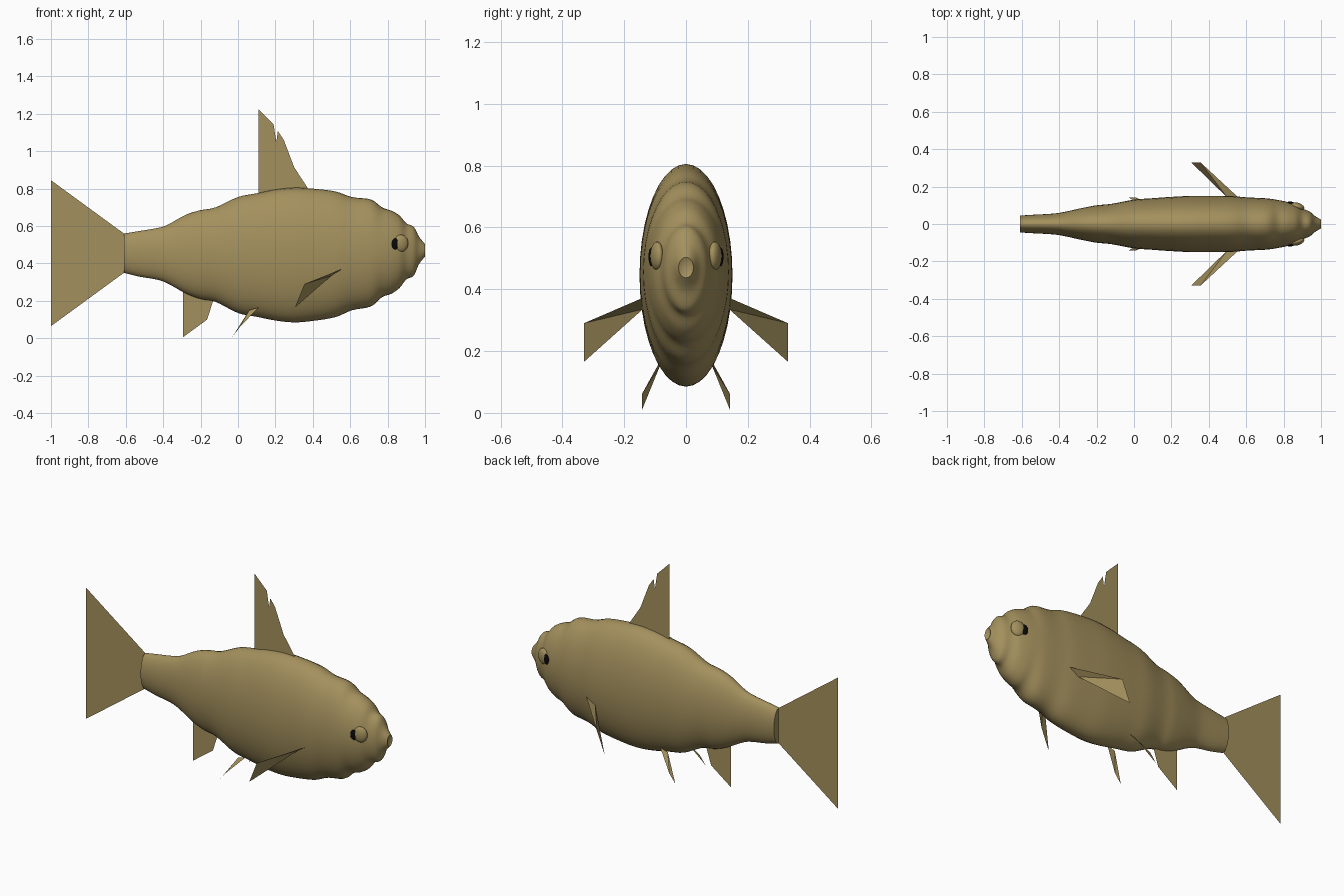
import bpy, bmesh, math
from mathutils import Vector

if "Cube" in bpy.data.objects:
    bpy.data.objects.remove(bpy.data.objects["Cube"])


def material(name, rgb):
    m = bpy.data.materials.new(name)
    m.diffuse_color = (*rgb, 1)
    m.use_nodes = True
    m.node_tree.nodes["Principled BSDF"].inputs["Base Color"].default_value = m.diffuse_color
    return m


TAN = material("olive tan", (0.37, 0.28, 0.11))
BLACK = material("black", (0.003, 0.003, 0.003))


def add_object(name, bm, mat, smooth=False):
    me = bpy.data.meshes.new(name)
    bm.to_mesh(me)
    bm.free()
    me.materials.append(mat)
    ob = bpy.data.objects.new(name, me)
    bpy.context.collection.objects.link(ob)
    if smooth:
        bpy.ops.object.select_all(action='DESELECT')
        ob.select_set(True)
        bpy.context.view_layer.objects.active = ob
        bpy.ops.object.shade_smooth_by_angle(angle=math.radians(50))
    return ob


def spline(a, b, c, d, t):
    return tuple(0.5 * (2 * q + (r - p) * t + (2 * p - 5 * q + 4 * r - s) * t * t
                        + (3 * q - p - 3 * r + s) * t ** 3)
                 for p, q, r, s in zip(a, b, c, d))


# Body: oval rings along x, each given as x, top z, bottom z, half width
KEYS = [
    (-.61, .56, .35, .045), (-.53, .573, .33, .05), (-.44, .588, .315, .055),
    (-.38, .605, .295, .063), (-.28, .66, .24, .085), (-.20, .685, .21, .10),
    (-.12, .70, .195, .108), (0, .755, .135, .13), (.1, .775, .115, .138),
    (.2, .795, .095, .145), (.3, .805, .085, .15), (.4, .80, .093, .15),
    (.52, .785, .113, .149), (.61, .755, .15, .142), (.71, .742, .17, .137),
    (.77, .70, .22, .128), (.82, .682, .238, .118), (.865, .655, .27, .104),
    (.90, .615, .315, .083), (.94, .595, .335, .066), (.967, .545, .395, .043),
    (1.0, .503, .437, .024)]
SEG, STEPS = 40, 4
rings = []
for i in range(len(KEYS) - 1):
    pts = [KEYS[min(max(i + k, 0), len(KEYS) - 1)] for k in (-1, 0, 1, 2)]
    rings += [spline(*pts, s / STEPS) for s in range(STEPS)]
rings.append(KEYS[-1])

bm = bmesh.new()
loops = []
for x, top, bot, w in rings:
    loops.append([bm.verts.new((x, w * math.cos(a), (top + bot) / 2 + (top - bot) / 2 * math.sin(a)))
                  for a in (2 * math.pi * k / SEG for k in range(SEG))])
for p, q in zip(loops, loops[1:]):
    for k in range(SEG):
        n = (k + 1) % SEG
        bm.faces.new((p[k], p[n], q[n], q[k]))
bm.faces.new(loops[0])
# slightly sunken mouth
mouth = bm.verts.new((.985, 0, .47))
for k in range(SEG):
    bm.faces.new((loops[-1][k], loops[-1][(k + 1) % SEG], mouth))
bmesh.ops.recalc_face_normals(bm, faces=bm.faces)
add_object("body", bm, TAN, True)


# Fins: thin flat sheets
def fin(name, points):
    b = bmesh.new()
    b.faces.new([b.verts.new(p) for p in points])
    bmesh.ops.triangulate(b, faces=b.faces)
    add_object(name, b, TAN)


def middle_fin(name, outline):
    fin(name, [(x, 0, z) for x, z in outline])


middle_fin("tail_fin", [(-.61, .56), (-1, .845), (-.93, .67), (-.875, .54), (-.828, .455),
                        (-.91, .30), (-.875, .255), (-.945, .22), (-1, .065), (-.61, .35)])
middle_fin("dorsal_fin", [(.11, .74), (.11, 1.225), (.19, 1.145), (.205, 1.05), (.213, 1.108),
                          (.245, 1.06), (.30, .915), (.375, .80), (.375, .76)])
middle_fin("anal_fin", [(-.295, .27), (-.295, .005), (-.165, .10), (-.13, .21), (-.13, .25)])

for side, label in ((-1, "right"), (1, "left")):
    fin("pectoral_fin_" + label, [(x, side * y, z) for x, y, z in (
        (.56, .14, .372), (.355, .33, .29), (.305, .33, .165), (.50, .14, .335))])
    fin("pelvic_fin_" + label, [(x, side * y, z) for x, y, z in (
        (.11, .085, .165), (.01, .143, .06), (-.03, .143, .008), (.06, .085, .15))])

    # Eyes: flattened ball with a black pupil on its rear half
    for part, loc, size, mat in (
            ("eye", (.872, .094, .508), (.04, .02, .046), TAN),
            ("pupil", (.841, .112, .505), (.02, .008, .03), BLACK)):
        b = bmesh.new()
        bmesh.ops.create_uvsphere(b, u_segments=20, v_segments=12, radius=1)
        ob = add_object(part + "_" + label, b, mat, True)
        ob.location = Vector((loc[0], side * loc[1], loc[2]))
        ob.scale = size
        ob.rotation_euler.z = -side * .28
